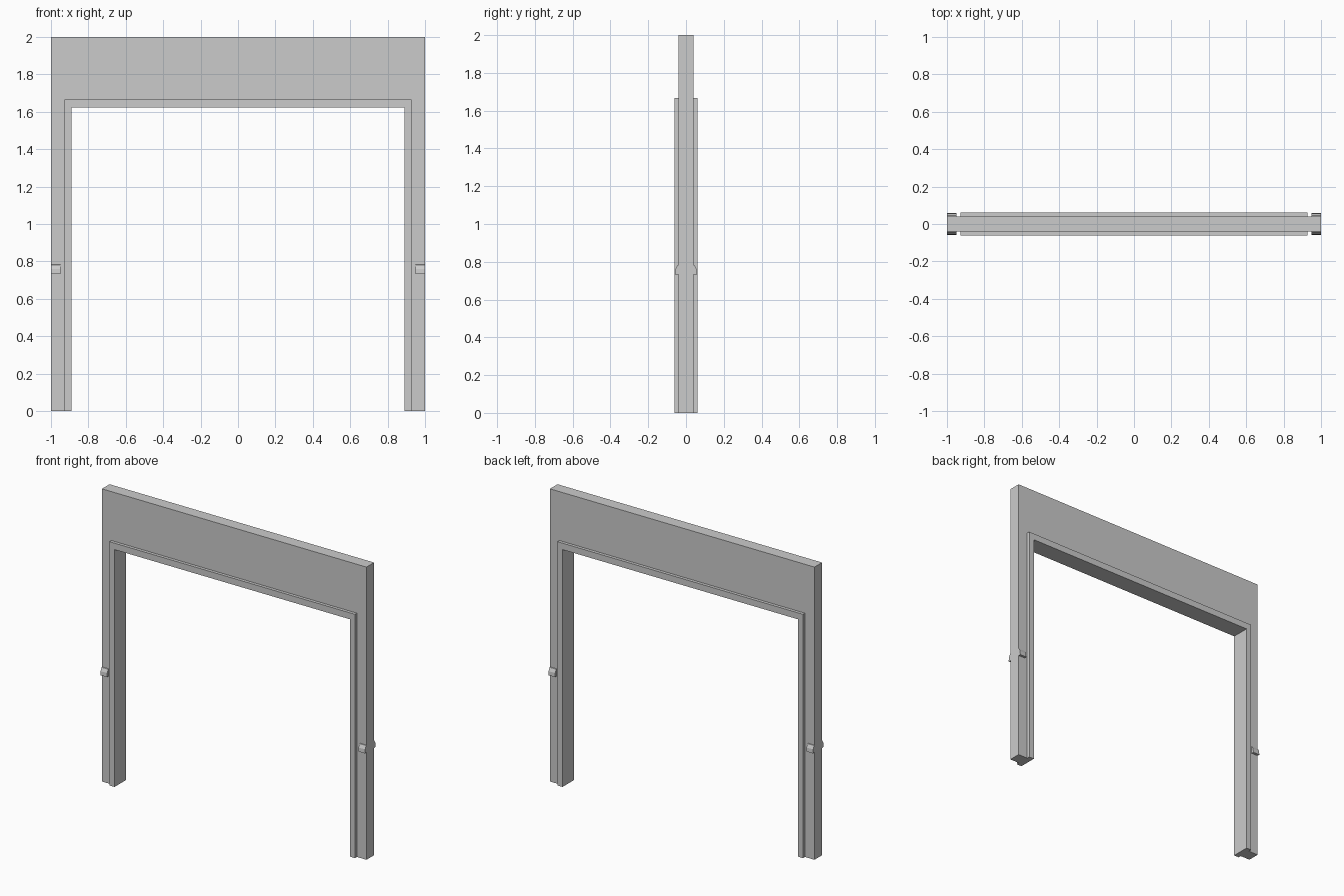
import bpy, bmesh

if "Cube" in bpy.data.objects:
    bpy.data.objects.remove(bpy.data.objects["Cube"])


def prism(name, profile, axis, a, b):
    """Extrude a closed 2D profile from a to b along 'x' or 'y'."""
    bm = bmesh.new()

    def place(p, t):
        return (t, p[0], p[1]) if axis == 'x' else (p[0], t, p[1])

    face = bm.faces.new([bm.verts.new(place(p, a)) for p in profile])
    ext = bmesh.ops.extrude_face_region(bm, geom=[face])
    moved = [v for v in ext['geom'] if isinstance(v, bmesh.types.BMVert)]
    d = (b - a, 0, 0) if axis == 'x' else (0, b - a, 0)
    bmesh.ops.translate(bm, verts=moved, vec=d)
    bmesh.ops.recalc_face_normals(bm, faces=bm.faces)
    mesh = bpy.data.meshes.new(name)
    bm.to_mesh(mesh)
    bm.free()
    obj = bpy.data.objects.new(name, mesh)
    bpy.context.collection.objects.link(obj)
    return obj


def arch(outer_x, outer_z, inner_x, inner_z):
    """Square U-shaped outline, open at the floor."""
    return [(-outer_x, 0), (-outer_x, outer_z), (outer_x, outer_z), (outer_x, 0),
            (inner_x, 0), (inner_x, inner_z), (-inner_x, inner_z), (-inner_x, 0)]


# Wall section around the opening
prism("wall", arch(1.0, 2.0, 0.928, 1.666), 'y', -0.041, 0.041)

# Door casing, standing slightly proud of both wall faces
prism("door_casing", arch(0.928, 1.666, 0.89, 1.622), 'y', -0.062, 0.062)

# Small wall brackets with a sloped top, on both sides and both faces
bracket = [(0.038, 0.785), (0.045, 0.782), (0.056, 0.76), (0.058, 0.733), (0.038, 0.733)]
for side, sx in (("left", -1), ("right", 1)):
    for face, sy in (("front", -1), ("back", 1)):
        prism(f"bracket_{face}_{side}", [(sy * y, z) for y, z in bracket],
              'x', sx * 0.95, sx * 1.0)
